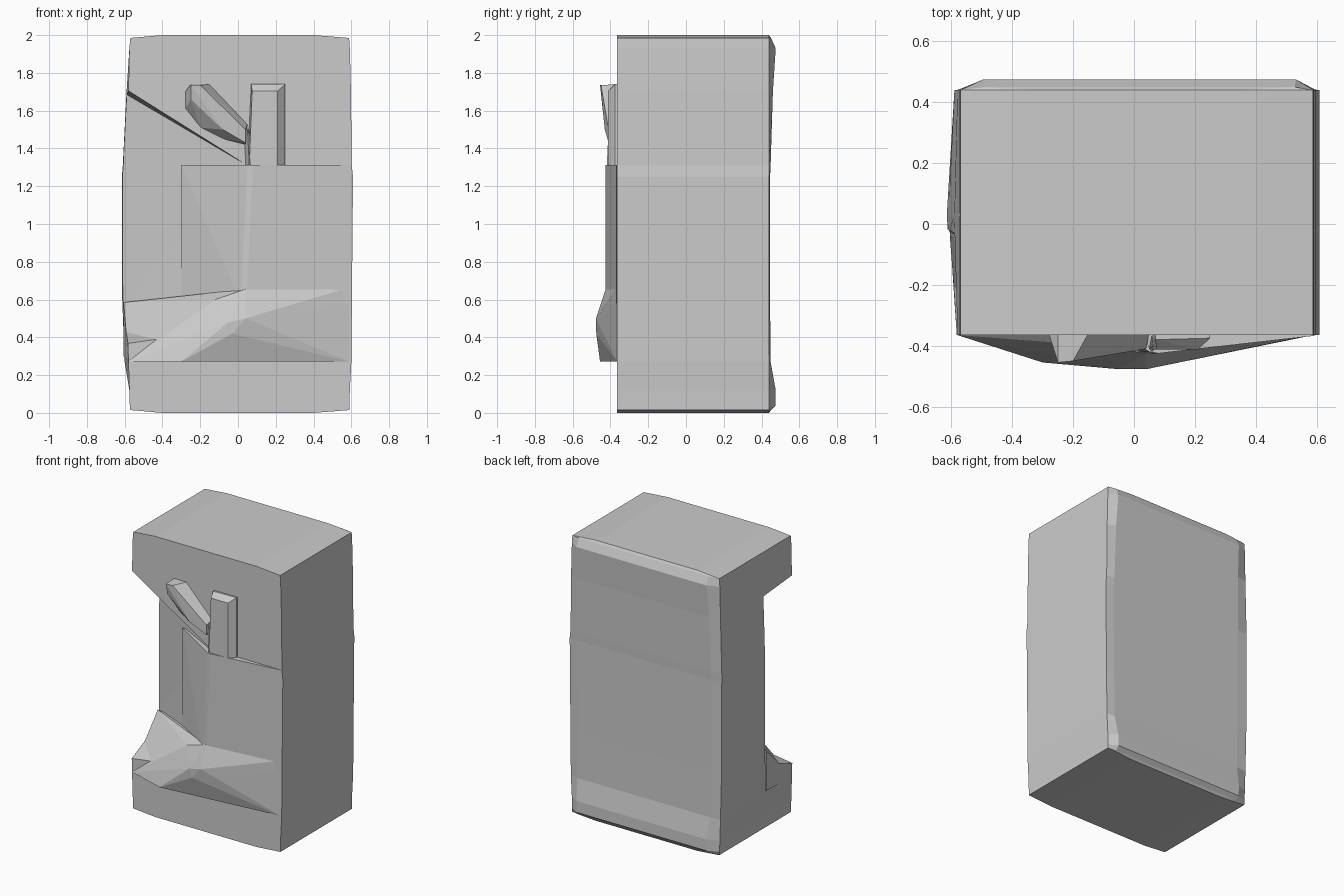
import bpy, bmesh

cube = bpy.data.objects.get("Cube")
if cube:
    bpy.data.objects.remove(cube, do_unlink=True)

grey = bpy.data.materials.new("plain grey")
grey.use_nodes = True
grey.diffuse_color = (0.6, 0.6, 0.6, 1)
grey.node_tree.nodes["Principled BSDF"].inputs["Base Color"].default_value = (0.6, 0.6, 0.6, 1)


def finish(name, bm):
    bmesh.ops.recalc_face_normals(bm, faces=bm.faces)
    mesh = bpy.data.meshes.new(name)
    bm.to_mesh(mesh)
    bm.free()
    mesh.materials.append(grey)
    obj = bpy.data.objects.new(name, mesh)
    bpy.context.collection.objects.link(obj)
    return obj


def hull(name, points):
    """Faceted solid wrapped around a few corner points."""
    bm = bmesh.new()
    for p in points:
        bm.verts.new(p)
    out = bmesh.ops.convex_hull(bm, input=bm.verts)
    loose = [v for v in bm.verts if not v.link_faces]
    bmesh.ops.delete(bm, geom=loose, context="VERTS")
    return finish(name, bm)


# Main block: stacked rings of (height, right edge, left edge, back bulge, side bulge)
FRONT, BACK = -0.365, 0.44
rings = [
    (0, -.4, .4, 0, 0), (.015, -.57, .59, .01, 0), (.04, -.573, .59, .035, 0),
    (.12, -.575, .592, .035, 0), (.27, -.58, .6, .008, .02), (.6, -.588, .603, .005, .025),
    (1.25, -.59, .609, .005, .025), (1.31, -.59, .602, .008, .02),
    (1.7, -.58, .598, .02, .01), (1.93, -.575, .592, .035, 0),
    (1.985, -.57, .588, .01, 0), (2, -.4, .4, 0, 0),
]
bm = bmesh.new()
loops = []
for z, xa, xb, bulge, side in rings:
    outline = [(xa, FRONT), (xb, FRONT), (xb, BACK), (xb - .06, BACK + bulge),
               (xa + .08, BACK + bulge), (xa, BACK), (xa - side, .03)]
    loops.append([bm.verts.new((x, y, z)) for x, y in outline])
for low, high in zip(loops, loops[1:]):
    for i in range(len(low)):
        j = (i + 1) % len(low)
        bm.faces.new((low[i], low[j], high[j], high[i]))
bm.faces.new(loops[0])
bm.faces.new(loops[-1])
block = finish("main_block", bm)

# Slanted recess cut into the front right corner
cutter = hull("recess_cutter", [
    (-.7, .03, .5), (-.7, .03, 1.75), (-.7, -.5, 1.79), (-.7, -.5, .3),
    (.05, -.375, 1.31), (-.1, -.345, 1.31), (.05, -.5, 1.31),
    (-.08, -.355, .5), (.0, -.375, .5), (.0, -.5, .4)])
cutter.hide_render = True
cutter.hide_set(True)
cut = block.modifiers.new("recess", "BOOLEAN")
cut.operation = "DIFFERENCE"
cut.solver = "EXACT"
cut.object = cutter

# Upright panel with a leaning ridge
hull("front_panel", [
    (x, y, z) for z, ridge in ((.58, .015), (1.313, .05))
    for x, y in ((-.3, -.2), (ridge, -.42), (ridge + .03, -.425), (.595, -.367), (.5, -.3))])

# Projecting lower ledge
hull("lower_ledge", [
    (-.58, -.365, .272), (-.3, -.455, .272), (.59, -.365, .272), (-.605, -.04, .3),
    (-.03, -.475, .42), (.04, -.477, .5), (-.05, -.477, .48), (-.605, -.04, .585),
    (-.2, -.29, .585), (-.12, -.4, .6), (.04, -.425, .655), (.56, -.37, .655),
    (.59, -.365, .58), (.3, -.3, .655), (0, -.2, .3)])

# Leaf-shaped chip above the ridge
hull("leaf_chip", [
    (-.28, -.36, 1.7), (-.25, -.36, 1.74), (-.15, -.36, 1.74), (.05, -.36, 1.53),
    (.04, -.36, 1.42), (-.08, -.36, 1.45), (-.2, -.36, 1.51), (-.28, -.36, 1.61),
    (-.25, -.455, 1.735), (-.2, -.45, 1.735), (-.25, -.44, 1.66), (-.08, -.43, 1.5),
    (.04, -.41, 1.5), (.04, -.41, 1.43)])
hull("chip_stem", [
    (.03, -.36, 1.5), (.06, -.36, 1.5), (.05, -.41, 1.5),
    (.04, -.36, 1.3), (.12, -.36, 1.3), (.06, -.42, 1.3)])

# Bevelled post
hull("post", [
    (.07, -.36, 1.74), (.25, -.36, 1.74), (.05, -.36, 1.31), (.25, -.36, 1.31),
    (.07, -.38, 1.74), (.25, -.375, 1.74), (.25, -.375, 1.31),
    (.075, -.413, 1.705), (.21, -.413, 1.705), (.06, -.413, 1.31), (.21, -.413, 1.31)])
